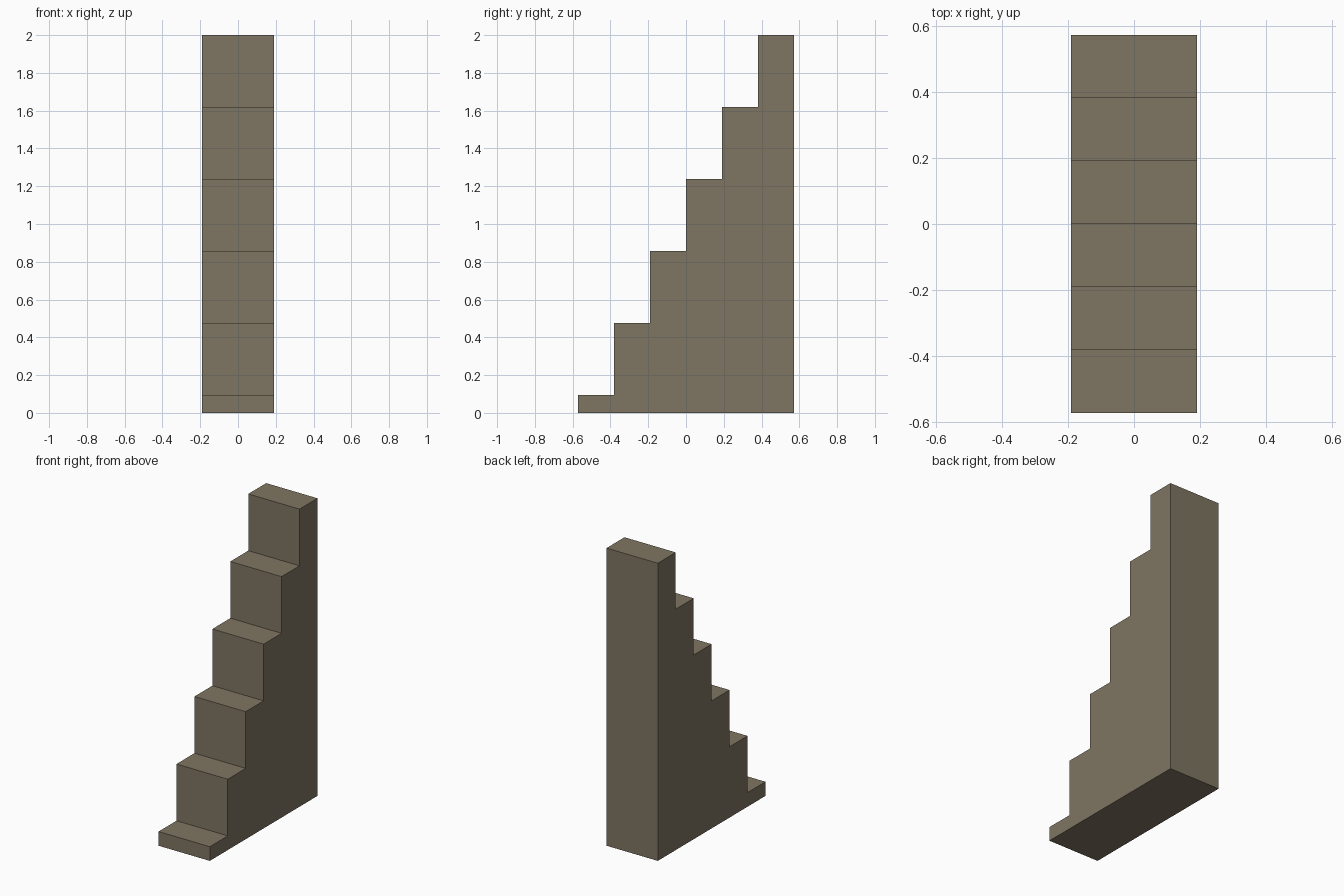
import bpy
import bmesh

cube = bpy.data.objects.get("Cube")
if cube:
    bpy.data.objects.remove(cube, do_unlink=True)

STEPS = 6
RISE = 2 / 5.25        # the lowest step is a quarter rise
TREAD = RISE / 2
WIDTH = RISE
FRONT = -STEPS * TREAD / 2

# Plain stone colour
stone = bpy.data.materials.new("brown_stone")
stone.use_nodes = True
colour = (0.212, 0.178, 0.122, 1)
stone.diffuse_color = colour
bsdf = next(n for n in stone.node_tree.nodes if n.type == 'BSDF_PRINCIPLED')
bsdf.inputs["Base Color"].default_value = colour

# Stepped side profile as (y, z) points
profile = [(FRONT, 0)]
for i in range(STEPS):
    height = RISE * (i + 0.25)
    profile += [(FRONT + i * TREAD, height), (FRONT + (i + 1) * TREAD, height)]
profile.append((-FRONT, 0))

# Extrude the profile across the width into a solid staircase
bm = bmesh.new()
side = bm.faces.new([bm.verts.new((-WIDTH / 2, y, z)) for y, z in profile])
extruded = bmesh.ops.extrude_face_region(bm, geom=[side], use_keep_orig=True)
moved = [v for v in extruded["geom"] if isinstance(v, bmesh.types.BMVert)]
bmesh.ops.translate(bm, verts=moved, vec=(WIDTH, 0, 0))
bmesh.ops.recalc_face_normals(bm, faces=bm.faces)

mesh = bpy.data.meshes.new("staircase")
bm.to_mesh(mesh)
bm.free()
mesh.materials.append(stone)
bpy.context.collection.objects.link(bpy.data.objects.new("staircase", mesh))
